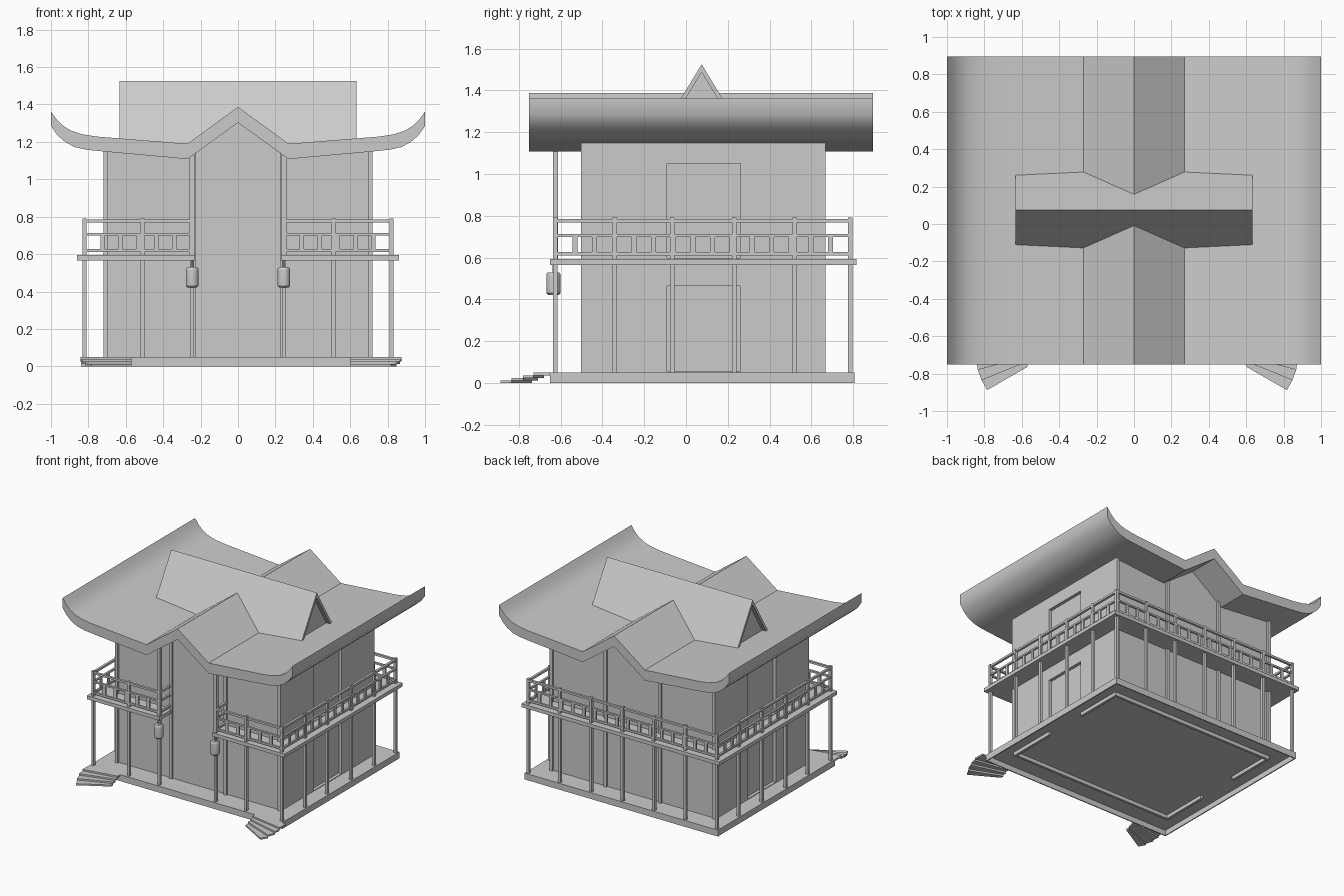
import bpy, bmesh, math
from mathutils import Vector

if "Cube" in bpy.data.objects:
    bpy.data.objects.remove(bpy.data.objects["Cube"], do_unlink=True)

grey = bpy.data.materials.new("plain grey")
grey.use_nodes = True
grey.diffuse_color = (0.6, 0.6, 0.6, 1)
grey.node_tree.nodes["Principled BSDF"].inputs["Base Color"].default_value = (0.6, 0.6, 0.6, 1)


def finish(name, bm):
    bmesh.ops.recalc_face_normals(bm, faces=bm.faces)
    mesh = bpy.data.meshes.new(name)
    bm.to_mesh(mesh)
    bm.free()
    mesh.materials.append(grey)
    obj = bpy.data.objects.new(name, mesh)
    bpy.context.collection.objects.link(obj)
    return obj


def add_box(bm, x0, x1, y0, y1, z0, z1):
    verts = bmesh.ops.create_cube(bm, size=1)["verts"]
    for v in verts:
        v.co = Vector(((x0 + x1) / 2 + v.co.x * (x1 - x0),
                       (y0 + y1) / 2 + v.co.y * (y1 - y0),
                       (z0 + z1) / 2 + v.co.z * (z1 - z0)))


def boxes(name, specs):
    bm = bmesh.new()
    for spec in specs:
        add_box(bm, *spec)
    return finish(name, bm)


def add_prism(bm, points, offset):
    face = bm.faces.new([bm.verts.new(p) for p in points])
    new = bmesh.ops.extrude_face_region(bm, geom=[face])["geom"]
    bmesh.ops.translate(bm, vec=offset, verts=[g for g in new if isinstance(g, bmesh.types.BMVert)])


def prism(name, points, offset):
    bm = bmesh.new()
    add_prism(bm, points, offset)
    return finish(name, bm)


def smooth(obj, degrees):
    bpy.ops.object.select_all(action="DESELECT")
    obj.select_set(True)
    bpy.context.view_layer.objects.active = obj
    bpy.ops.object.shade_smooth_by_angle(angle=math.radians(degrees))


BASE, FLOOR0, FLOOR1 = 0.05, 0.566, 0.594
RX, RF, RB = 0.82, -0.625, 0.785      # railing lines: side, front, back
HX, HF, HB = 0.72, -0.485, 0.652      # house walls: side, front, back
GAP = 0.245                           # half width of the front opening
BX, BF, BB = 0.84, -0.65, 0.805       # base edges: side, front, back
DECK = 0.042                          # underside of the base deck
D0, D1 = -0.09, 0.26                  # doorway sides


# Base: a deck with a thin skirt, hollow underneath
boxes("base_deck", [(-BX, BX, BF, BB, DECK, BASE)])
T = 0.008
boxes("base_skirt", [(-BX, BX, BF, BF + T, 0, DECK), (-BX, BX, BB - T, BB, 0, DECK),
                     (-BX, T - BX, BF + T, BB - T, 0, DECK), (BX - T, BX, BF + T, BB - T, 0, DECK)])

# Wall footings showing under the deck, interrupted at the doorways
F, FOOT = 0.02, 0.014
footings = [(-HX, HX, HF, HF + F, FOOT, DECK), (-HX, HX, HB - F, HB, FOOT, DECK)]
for s in (-1, 1):
    x0, x1 = sorted((s * (HX - F), s * HX))
    footings += [(x0, x1, HF + F, D0, FOOT, DECK), (x0, x1, D1, HB - F, FOOT, DECK)]
boxes("wall_footings", footings)

# Fanned corner steps, each tread a slab lower than the one above
fan = [(BX, BF), (0.842, -0.73), (0.835, -0.78), (0.815, -0.835), (0.785, -0.888)]
inner = [(0.57, BF)] + [(0.57, -0.68 - 0.028 * k) for k in range(4)]
for name, side, shift in (("right_steps", -1, 0), ("left_steps", 1, 0.032)):
    bm = bmesh.new()
    for k in range(4):
        tread = [inner[k], inner[k + 1], fan[k + 1], fan[k]]
        low = BASE - 0.0125 * (k + 1)
        add_prism(bm, [(side * (x + shift), y, low) for x, y in tread], (0, 0, 0.0125))
    finish(name, bm)

# House body, its top following the roof underside
half = [(HX, BASE), (HX, 1.17), (0.27, 1.13)]
outline = half + [(0, 1.325)] + [(-x, z) for x, z in reversed(half)]
house = prism("house_walls", [(x, HF, z) for x, z in outline], (0, HB - HF, 0))

# Recessed doorways on both sides and both storeys
cutter = boxes("door_cutter", [
    (s * HX - 0.025, s * HX + 0.025, D0, D1, z0, z1)
    for s in (-1, 1) for z0, z1 in ((BASE + 0.005, 0.465), (FLOOR1 + 0.005, 1.05))])
cutter.hide_render = True
mod = house.modifiers.new("doorways", "BOOLEAN")
mod.operation = "DIFFERENCE"
mod.solver = "EXACT"
mod.object = cutter
bpy.context.view_layer.objects.active = house
bpy.ops.object.modifier_apply(modifier=mod.name)
bpy.data.objects.remove(cutter, do_unlink=True)

# Shallow columns on the front and back walls, at the corners and beside the centre bay
columns = []
for s in (-1, 1):
    for y in (HF, HB):
        for xa, xb in ((0.695, HX), (0.225, 0.25)):
            x0, x1 = sorted((s * xa, s * xb))
            columns.append((x0, x1, y - 0.016, y + 0.016, BASE, 1.15))
boxes("wall_columns", columns)

# Roof with a centre peak and upturned eaves
top = [(0.27, 1.19), (0.6, 1.216), (0.75, 1.228), (0.83, 1.24), (0.89, 1.259),
       (0.935, 1.286), (0.97, 1.32), (1.0, 1.362)]
under = [(1.0, 1.285), (0.965, 1.235), (0.925, 1.2), (0.875, 1.173), (0.81, 1.158),
         (0.7, 1.147), (0.5, 1.129), (0.27, 1.108)]
ring = [(0, 1.387)] + top + under + [(0, 1.303)]
ring += [(-x, z) for x, z in reversed(top + under)]
roof = prism("curved_roof", [(x, -0.75, z) for x, z in ring], (0, 1.645, 0))
smooth(roof, 38)

# Cross ridge: a folded shell with gable panels set back inside
RY = 0.075
shell = [(RY - 0.209, 1.18), (RY, 1.525), (RY + 0.209, 1.18),
         (RY + 0.186, 1.18), (RY, 1.487), (RY - 0.186, 1.18)]
prism("ridge_roof", [(-0.633, y, z) for y, z in shell], (1.266, 0, 0))
for name, x in (("right_gable_panel", -0.6), ("left_gable_panel", 0.59)):
    prism(name, [(x, RY - 0.188, 1.18), (x, RY, 1.49), (x, RY + 0.188, 1.18)], (0.01, 0, 0))

# Balcony floor, open in the middle of the front
floor = [(-0.86, 0.86, HB, 0.815, FLOOR0, FLOOR1)]
for s in (-1, 1):
    xa, xb = sorted((s * HX, s * 0.86))
    floor.append((xa, xb, HF, HB, FLOOR0, FLOOR1))
    xa, xb = sorted((s * 0.23, s * 0.86))
    floor.append((xa, xb, BF, HF, FLOOR0, FLOOR1))
boxes("balcony_floor", floor)

# Post positions around the edge
side_y = [RF, -0.34, -0.065, 0.23, 0.52, RB]
spots = [(s * RX, y) for s in (-1, 1) for y in side_y]
spots += [(s * x, RF) for s in (-1, 1) for x in (0.51, GAP)]
spots += [(RX * i / 3, RB) for i in range(-2, 3)]
W = 0.0105
boxes("balcony_posts", [(x - W, x + W, y - W, y + W, BASE, FLOOR0) for x, y in spots])
boxes("railing_posts", [(x - W, x + W, y - W, y + W, FLOOR1, 0.791)
                        for x, y in spots if abs(x) > 0.25 or y > 0])
boxes("tall_entrance_posts", [(s * GAP - 0.014, s * GAP + 0.014, RF - 0.012, RF + 0.012,
                               FLOOR0, 1.13) for s in (-1, 1)])


# Railings: three rails and a row of short balusters along each run
def railing(name, x0, y0, x1, y1):
    specs = []
    x0, x1 = sorted((x0, x1))
    y0, y1 = sorted((y0, y1))
    for t, z0, z1 in ((0.009, 0.768, 0.784), (0.008, 0.699, 0.712), (0.008, 0.611, 0.626)):
        specs.append((x0 - t, x1 + t, y0 - t, y1 + t, z0, z1))
    count = max(1, round((x1 - x0 + y1 - y0) / 0.095))
    for i in range(1, count):
        x = x0 + (x1 - x0) * i / count
        y = y0 + (y1 - y0) * i / count
        wx, wy = (0.012, 0.006) if x1 > x0 else (0.006, 0.012)
        specs.append((x - wx, x + wx, y - wy, y + wy, 0.62, 0.705))
    boxes(name, specs)


railing("back_railing", -RX, RB, RX, RB)
for name, s in (("right", -1), ("left", 1)):
    railing(name + "_side_railing", s * RX, RF, s * RX, RB)
    railing(name + "_front_railing", s * GAP, RF, s * RX, RF)
    railing(name + "_entrance_railing", s * GAP, RF, s * GAP, HF)

# Hanging lanterns with a cord
lathe = [(0.0, 0.422), (0.026, 0.422), (0.033, 0.43), (0.034, 0.44),
         (0.034, 0.513), (0.033, 0.522), (0.026, 0.53), (0.004, 0.53), (0.004, 0.575)]
for name, s in (("right_lantern", -1), ("left_lantern", 1)):
    bm = bmesh.new()
    verts = [bm.verts.new((r, 0, z)) for r, z in lathe]
    edges = [bm.edges.new(pair) for pair in zip(verts, verts[1:])]
    bmesh.ops.spin(bm, geom=verts + edges, cent=(0, 0, 0), axis=(0, 0, 1),
                   angle=math.tau, steps=16)
    bmesh.ops.remove_doubles(bm, verts=bm.verts, dist=0.0005)
    bmesh.ops.translate(bm, vec=(s * GAP, -0.634, 0), verts=bm.verts)
    smooth(finish(name, bm), 35)
